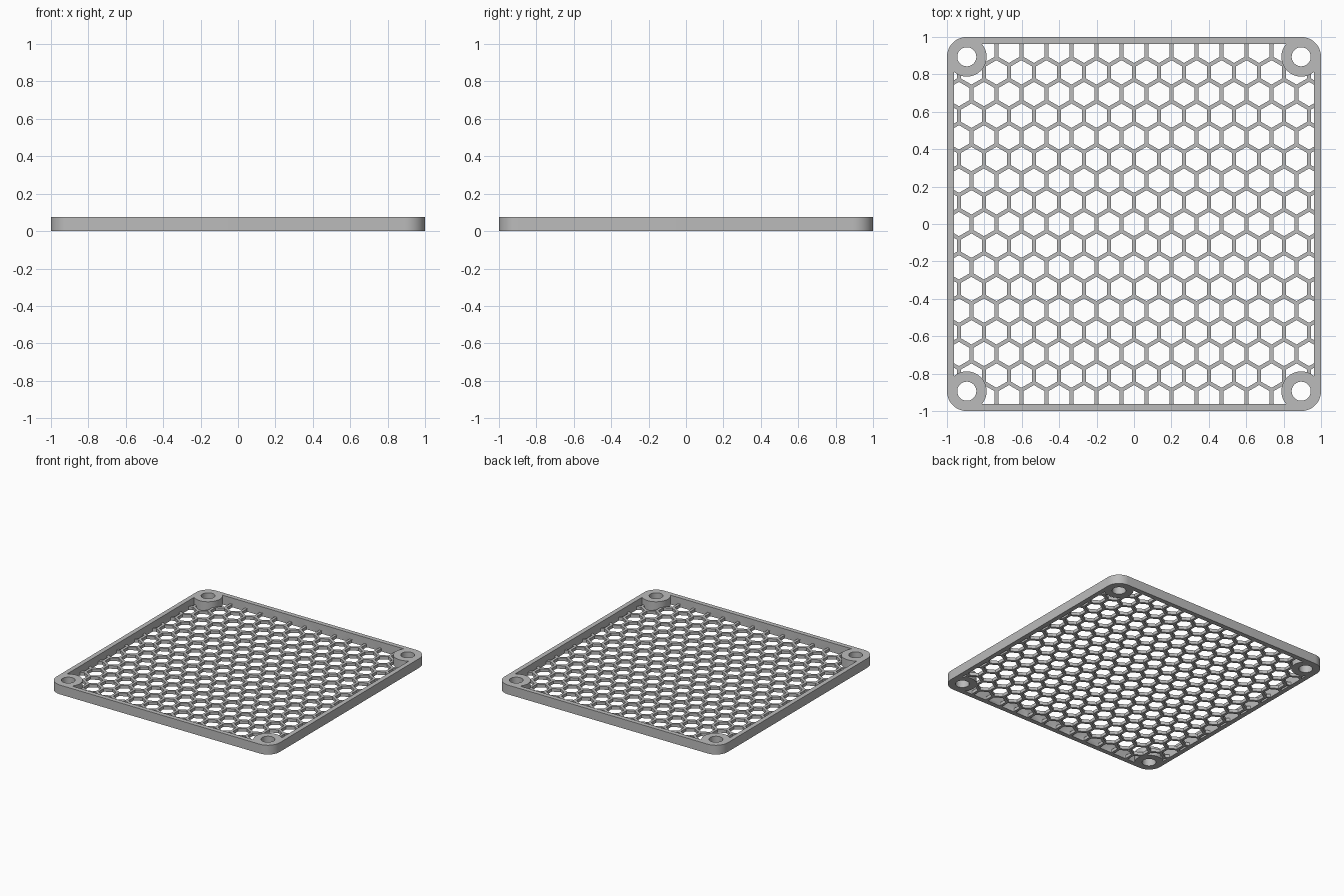
import bpy
import bmesh
from math import pi, radians, sqrt
from mathutils import Matrix, Vector

cube = bpy.data.objects.get("Cube")
if cube:
    bpy.data.objects.remove(cube, do_unlink=True)

HEIGHT = 0.075        # full thickness of the frame
MESH_HEIGHT = 0.025   # thickness of the honeycomb
INNER = 0.9625        # half width inside the frame
BOSS_AT = 0.894       # screw position from the centre
BOSS_R = 1 - BOSS_AT
HOLE_R = 0.051
PITCH = 0.1337        # distance between hexagon centres
RIB = 0.021           # honeycomb rib width
CORNERS = [(sx * BOSS_AT, sy * BOSS_AT) for sx in (-1, 1) for sy in (-1, 1)]

grey = bpy.data.materials.new("plain grey")
grey.use_nodes = True
colour = (0.5, 0.5, 0.5, 1)
grey.diffuse_color = colour
grey.node_tree.nodes["Principled BSDF"].inputs["Base Color"].default_value = colour


def finish(name, bm):
    mesh = bpy.data.meshes.new(name)
    bm.to_mesh(mesh)
    bm.free()
    mesh.materials.append(grey)
    obj = bpy.data.objects.new(name, mesh)
    bpy.context.collection.objects.link(obj)
    return obj


def add_prism(bm, x, y, radius, z0, z1, sides, turn=0):
    place = Matrix.Translation((x, y, (z0 + z1) / 2)) @ Matrix.Rotation(turn, 4, 'Z')
    bmesh.ops.create_cone(bm, cap_ends=True, segments=sides, radius1=radius,
                          radius2=radius, depth=z1 - z0, matrix=place)


def prisms(name, spots, radius, z0, z1, sides, turn=0):
    bm = bmesh.new()
    for x, y in spots:
        add_prism(bm, x, y, radius, z0, z1, sides, turn)
    return finish(name, bm)


def box(name, half, z0, z1):
    bm = bmesh.new()
    size = Matrix.Diagonal((2 * half, 2 * half, z1 - z0, 1))
    bmesh.ops.create_cube(bm, size=1, matrix=Matrix.Translation((0, 0, (z0 + z1) / 2)) @ size)
    return finish(name, bm)


def combine(target, tool, operation):
    mod = target.modifiers.new("combine", 'BOOLEAN')
    mod.operation, mod.solver, mod.object = operation, 'EXACT', tool
    bpy.context.view_layer.objects.active = target
    bpy.ops.object.modifier_apply(modifier=mod.name)
    bpy.data.objects.remove(tool, do_unlink=True)


# Solid panel with rounded upright corners
panel = box("honeycomb_panel", 1, 0, HEIGHT)
bm = bmesh.new()
bm.from_mesh(panel.data)
upright = [e for e in bm.edges if abs(e.verts[0].co.z - e.verts[1].co.z) > HEIGHT / 2]
bmesh.ops.bevel(bm, geom=upright, offset=BOSS_R, segments=12, profile=0.5, affect='EDGES')
bm.to_mesh(panel.data)
bm.free()


# Space inside the frame, leaving the round screw bosses
def inside_space(name, z0, z1):
    space = box(name, INNER, z0, z1)
    combine(space, prisms("boss_cutter", CORNERS, BOSS_R, z0 - 0.1, z1 + 0.1, 48), 'DIFFERENCE')
    return space


# Hexagon openings in staggered rows, trimmed to the inside space
centres = []
for row in range(-8, 9):
    for col in range(-8, 9):
        x, y = (col + row % 2 / 2) * PITCH, row * PITCH * sqrt(3) / 2
        if abs(x) < 1.03:
            centres.append((x, y))
openings = prisms("opening_cutter", centres, (PITCH - RIB) / sqrt(3), -0.1, 0.2, 6)
# Turn every hexagon so that a corner points along y
longest = max((v.co - Vector((centres[0][0], centres[0][1], v.co.z)) for v in openings.data.vertices[:12]),
              key=lambda d: abs(d.y))
if abs(longest.x) > 0.01:
    bpy.data.objects.remove(openings, do_unlink=True)
    openings = prisms("opening_cutter", centres, (PITCH - RIB) / sqrt(3), -0.1, 0.2, 6, pi / 6)
combine(openings, inside_space("trim", -0.05, 0.15), 'INTERSECT')

# Cut the openings, the recess above the honeycomb and the screw holes
combine(panel, openings, 'DIFFERENCE')
combine(panel, inside_space("recess_cutter", MESH_HEIGHT, 0.15), 'DIFFERENCE')
combine(panel, prisms("hole_cutter", CORNERS, HOLE_R, -0.1, 0.2, 40), 'DIFFERENCE')

# Smooth round corners, sharp ribs
bpy.ops.object.select_all(action='DESELECT')
panel.select_set(True)
bpy.context.view_layer.objects.active = panel
bpy.ops.object.shade_smooth_by_angle(angle=radians(30))
